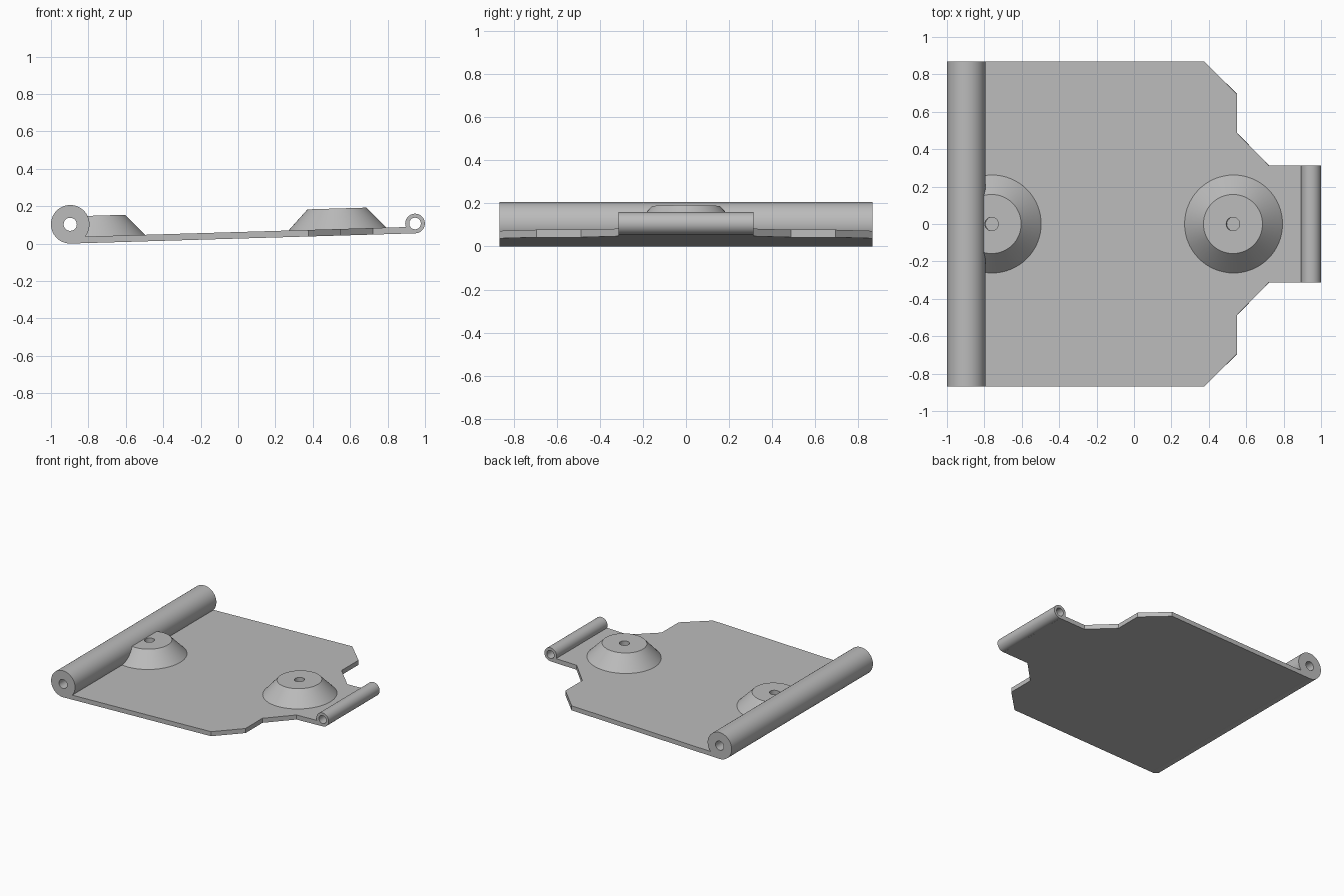
import bpy, bmesh, math
from mathutils import Matrix, Vector

if "Cube" in bpy.data.objects:
    bpy.data.objects.remove(bpy.data.objects["Cube"])

THICK = 0.035                   # plate thickness
BIG_R, SMALL_R = 0.103, 0.0525  # barrel radii
LENGTH = 1.843                  # distance between barrel axes
BIG_HALF, SMALL_HALF = 0.868, 0.313
SEGMENTS = 64

# The whole hinge leans slightly, turning about the big barrel's underside
TILT = Matrix.Translation((-0.894, 0, 0)) @ Matrix.Rotation(math.radians(-1.7), 4, 'Y')
ALONG_Y = Matrix.Rotation(math.radians(90), 4, 'X')

grey = bpy.data.materials.new("plain_grey")
grey.use_nodes = True
grey.diffuse_color = (0.5, 0.5, 0.5, 1)
grey.node_tree.nodes["Principled BSDF"].inputs["Base Color"].default_value = (0.5, 0.5, 0.5, 1)


def finish(name, bm, local):
    bmesh.ops.remove_doubles(bm, verts=bm.verts, dist=1e-5)
    bmesh.ops.recalc_face_normals(bm, faces=bm.faces)
    mesh = bpy.data.meshes.new(name)
    bm.to_mesh(mesh)
    bm.free()
    mesh.materials.append(grey)
    obj = bpy.data.objects.new(name, mesh)
    obj.matrix_world = TILT @ local
    bpy.context.collection.objects.link(obj)
    return obj


def prism(name, outline, low, high, local=Matrix()):
    """Extrude a flat outline from low to high."""
    bm = bmesh.new()
    face = bm.faces.new([bm.verts.new((x, y, low)) for x, y in outline])
    new = bmesh.ops.extrude_face_region(bm, geom=[face])["geom"]
    for v in new:
        if isinstance(v, bmesh.types.BMVert):
            v.co.z = high
    return finish(name, bm, local)


def lathe(name, profile, local, closed=False):
    """Spin a (radius, height) profile about its axis."""
    bm = bmesh.new()
    verts = [bm.verts.new((r, 0, z)) for r, z in profile]
    edges = [bm.edges.new(pair) for pair in zip(verts, verts[1:])]
    if closed:
        edges.append(bm.edges.new((verts[-1], verts[0])))
    bmesh.ops.spin(bm, geom=verts + edges, axis=(0, 0, 1), cent=(0, 0, 0),
                   angle=math.tau, steps=SEGMENTS)
    return finish(name, bm, local)


def barrel(name, x, radius, bore, half):
    ring = [(bore, -half), (radius, -half), (radius, half), (bore, half)]
    return lathe(name, ring, Matrix.Translation((x, 0, radius)) @ ALONG_Y, True)


def barrel_cutter(name, x, radius, side):
    """Rounded block covering a barrel and everything beyond it."""
    half = SEGMENTS // 2
    arc = [(side * radius * math.cos(a), radius * math.sin(a))
           for a in (math.pi * (i / half - 0.5) for i in range(half + 1))]
    outline = arc + [(-side * 0.4, radius), (-side * 0.4, -radius)]
    obj = prism(name, outline, -1, 1, Matrix.Translation((x, 0, radius)) @ ALONG_Y)
    obj.hide_render = True
    return obj


def cut(obj, cutter):
    mod = obj.modifiers.new("cut", 'BOOLEAN')
    mod.operation, mod.solver, mod.object = 'DIFFERENCE', 'EXACT', cutter
    bpy.context.view_layer.objects.active = obj
    bpy.ops.object.modifier_apply(modifier="cut")


# Hinge barrels
big = barrel("large_hinge_barrel", 0, BIG_R, 0.035, BIG_HALF)
small = barrel("small_hinge_barrel", LENGTH, SMALL_R, 0.031, SMALL_HALF)

# Plate with chamfered corners and a narrow tongue
edge = [(0.01, BIG_HALF), (1.271, BIG_HALF), (1.446, 0.695), (1.446, 0.487),
        (1.617, SMALL_HALF), (LENGTH - 0.005, SMALL_HALF)]
plate = prism("base_plate", edge + [(x, -y) for x, y in reversed(edge)], 0, THICK)

# Conical mounts with blind holes
cone = [(0, -0.005), (0.262, -0.005), (0.262, 0), (0.158, 0.11),
        (0.036, 0.11), (0.036, 0.01), (0, 0.01)]
left_mount = lathe("barrel_side_mount", cone, Matrix.Translation((0.137, 0, THICK)))
right_mount = lathe("tongue_side_mount", cone, Matrix.Translation((1.428, 0, THICK)))

# Trim parts where they meet the barrels
big_cutter = barrel_cutter("large_barrel_cutter", 0, BIG_R, 1)
small_cutter = barrel_cutter("small_barrel_cutter", LENGTH, SMALL_R, -1)
bpy.context.view_layer.update()
cut(plate, big_cutter)
cut(plate, small_cutter)
cut(left_mount, big_cutter)
for cutter in (big_cutter, small_cutter):
    bpy.data.objects.remove(cutter)

# Smooth curved walls, keep creases
for obj in (big, small, plate, left_mount, right_mount):
    bpy.ops.object.select_all(action='DESELECT')
    obj.select_set(True)
    bpy.context.view_layer.objects.active = obj
    bpy.ops.object.shade_smooth_by_angle(angle=math.radians(25))
